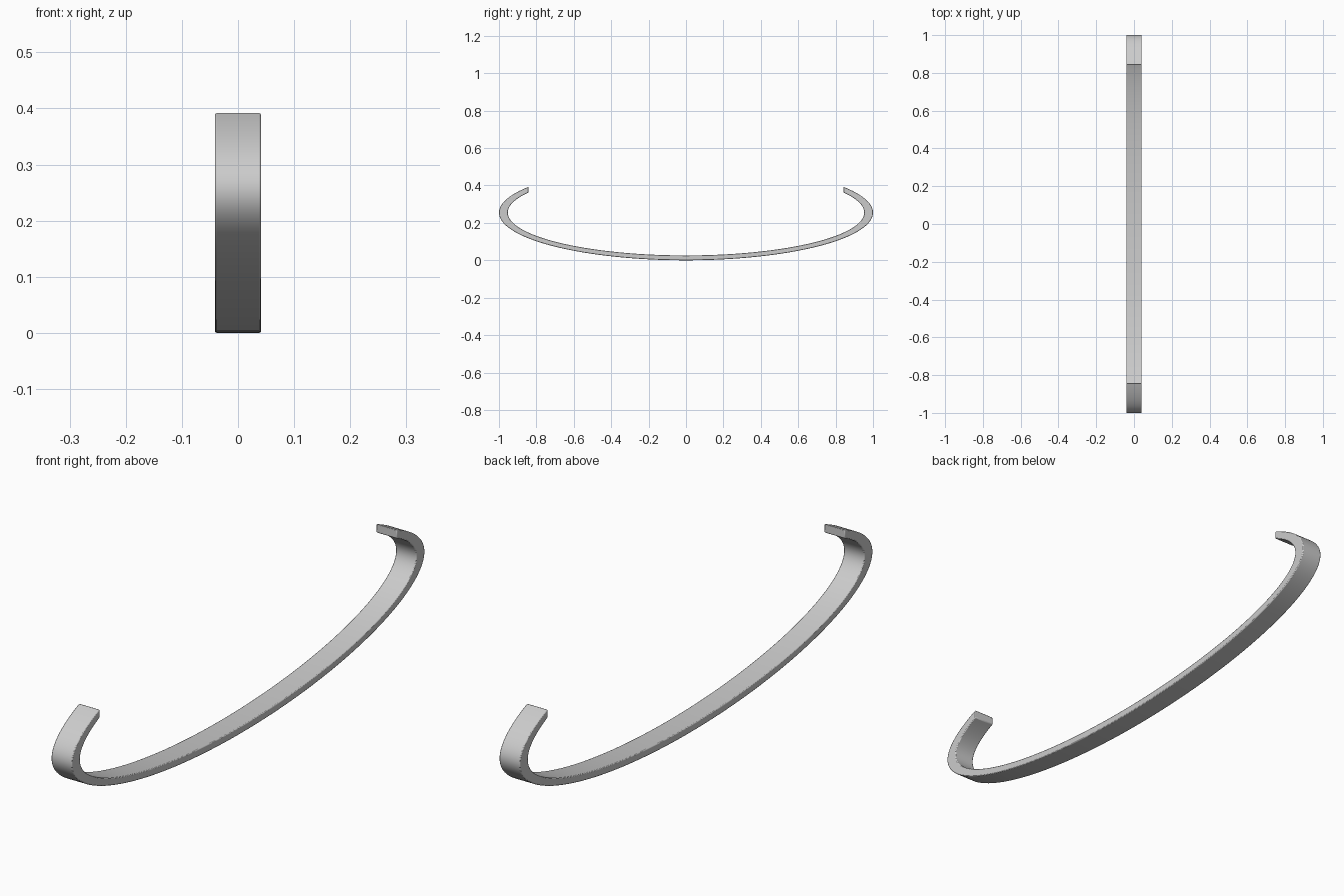
import bpy, bmesh, math

if "Cube" in bpy.data.objects:
    bpy.data.objects.remove(bpy.data.objects["Cube"])

HALF_W = 0.041   # half width in x
END_Y = 0.842    # both tips are cut vertically here
CZ = 0.255       # height of the ellipse centre
N = 128


def arc(a, b):
    """Points of an open ellipse running through the bottom, tip to tip."""
    tip = math.acos(END_Y / a)
    start, end = math.pi - tip, 2 * math.pi + tip
    return [(a * math.cos(start + (end - start) * i / N),
             CZ + b * math.sin(start + (end - start) * i / N)) for i in range(N + 1)]


# Curved band: outer and inner ellipse arcs joined into a rectangular section
bm = bmesh.new()
rings = []
for (yo, zo), (yi, zi) in zip(arc(1.0, 0.255), arc(0.953, 0.229)):
    rings.append([bm.verts.new(p) for p in (
        (-HALF_W, yo, zo), (HALF_W, yo, zo), (HALF_W, yi, zi), (-HALF_W, yi, zi))])
for r, s in zip(rings, rings[1:]):
    for k in range(4):
        j = (k + 1) % 4
        bm.faces.new((r[k], r[j], s[j], s[k]))
bm.faces.new(rings[0][::-1])
bm.faces.new(rings[-1])
bmesh.ops.recalc_face_normals(bm, faces=bm.faces)
mesh = bpy.data.meshes.new("curved_band")
bm.to_mesh(mesh)
bm.free()
band = bpy.data.objects.new("curved_band", mesh)
bpy.context.collection.objects.link(band)

# Slightly softened long edges
bev = band.modifiers.new("soft_edges", 'BEVEL')
bev.width = 0.003
bev.segments = 2
bev.limit_method = 'ANGLE'
bev.angle_limit = math.radians(40)

bpy.context.view_layer.objects.active = band
band.select_set(True)
bpy.ops.object.shade_smooth_by_angle(angle=math.radians(35))
